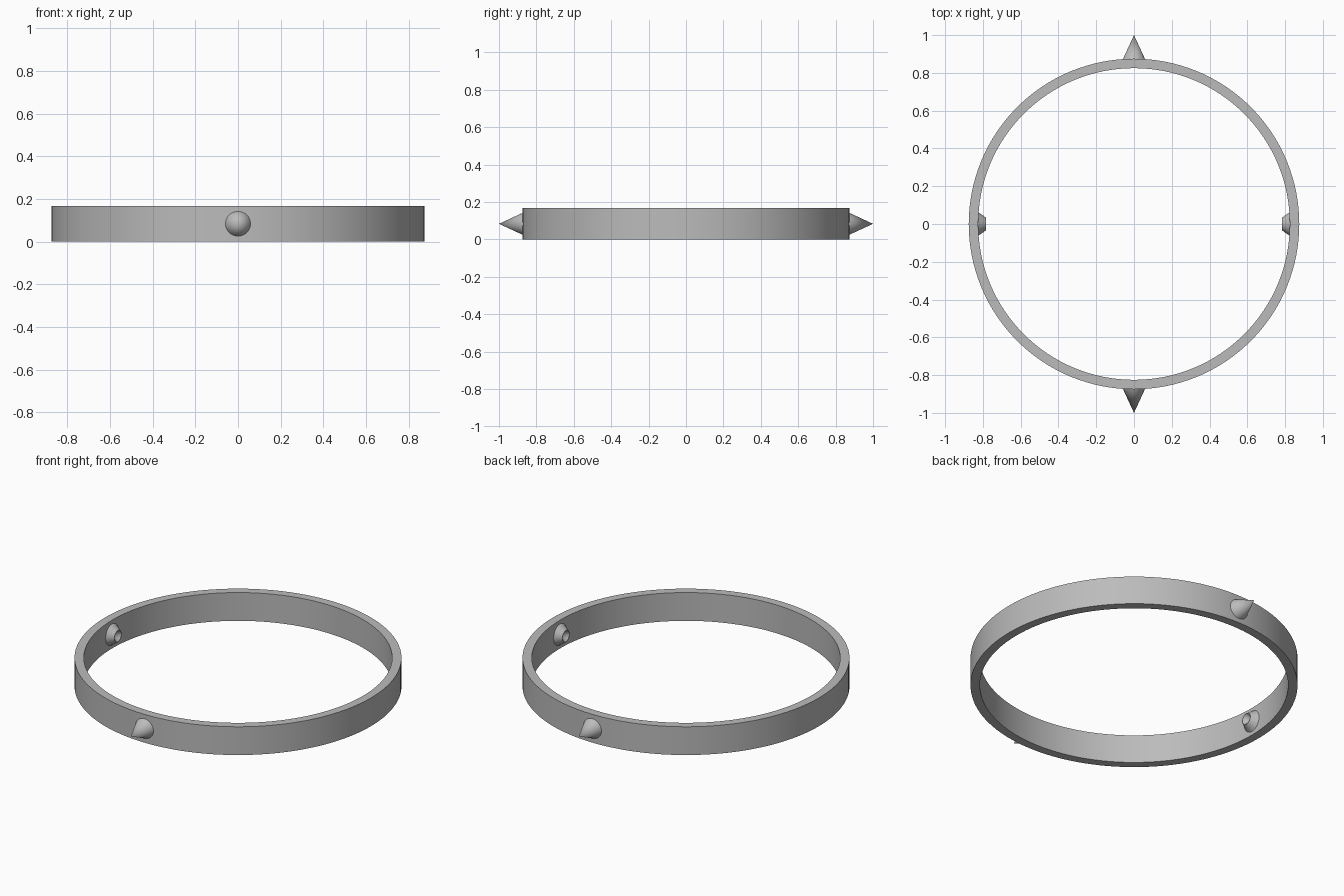
import bpy
import bmesh
from math import pi, radians
from mathutils import Matrix, Vector

cube = bpy.data.objects.get("Cube")
if cube:
    bpy.data.objects.remove(cube, do_unlink=True)

grey = bpy.data.materials.new("plain grey")
grey.use_nodes = True
colour = (0.5, 0.5, 0.5, 1)
grey.diffuse_color = colour
grey.node_tree.nodes["Principled BSDF"].inputs["Base Color"].default_value = colour

HEIGHT = 0.167
OUTER, INNER = 0.875, 0.825
MID = HEIGHT / 2


def lathe(name, profile, steps, matrix=Matrix(), closed=False):
    """Spin a (radius, height) profile around z, then place it."""
    bm = bmesh.new()
    verts = [bm.verts.new((r, 0, z)) for r, z in profile]
    pairs = list(zip(verts, verts[1:]))
    if closed:
        pairs.append((verts[-1], verts[0]))
    edges = [bm.edges.new(p) for p in pairs]
    bmesh.ops.spin(bm, geom=verts + edges, cent=(0, 0, 0), axis=(0, 0, 1),
                   angle=2 * pi, steps=steps, use_duplicate=False)
    bmesh.ops.remove_doubles(bm, verts=bm.verts, dist=0.0001)
    bmesh.ops.recalc_face_normals(bm, faces=bm.faces)
    bm.transform(matrix)
    mesh = bpy.data.meshes.new(name)
    bm.to_mesh(mesh)
    bm.free()
    mesh.materials.append(grey)
    obj = bpy.data.objects.new(name, mesh)
    bpy.context.collection.objects.link(obj)
    bpy.ops.object.select_all(action="DESELECT")
    obj.select_set(True)
    bpy.context.view_layer.objects.active = obj
    bpy.ops.object.shade_smooth_by_angle(angle=radians(30))
    return obj


def facing(position, direction):
    """Place a part at a position with its z axis along a direction."""
    turn = Vector(direction).to_track_quat("Z", "Y").to_matrix().to_4x4()
    return Matrix.Translation(position) @ turn


# Band
band = lathe("band", [(INNER, 0), (OUTER, 0), (OUTER, HEIGHT), (INNER, HEIGHT)],
             128, closed=True)

# Pointed studs outside, front and back
for name, side in (("front_spike", -1), ("back_spike", 1)):
    lathe(name, [(0, 0), (0.061, 0), (0, 0.132)], 48,
          facing((0, side * 0.868, MID), (0, side, 0)))

# Hollow sockets inside, left and right
for name, side in (("right_socket", -1), ("left_socket", 1)):
    lathe(name, [(0, 0), (0.065, 0), (0.034, 0.045), (0.031, 0.045), (0, 0.004)], 48,
          facing((side * 0.829, 0, MID), (-side, 0, 0)))
